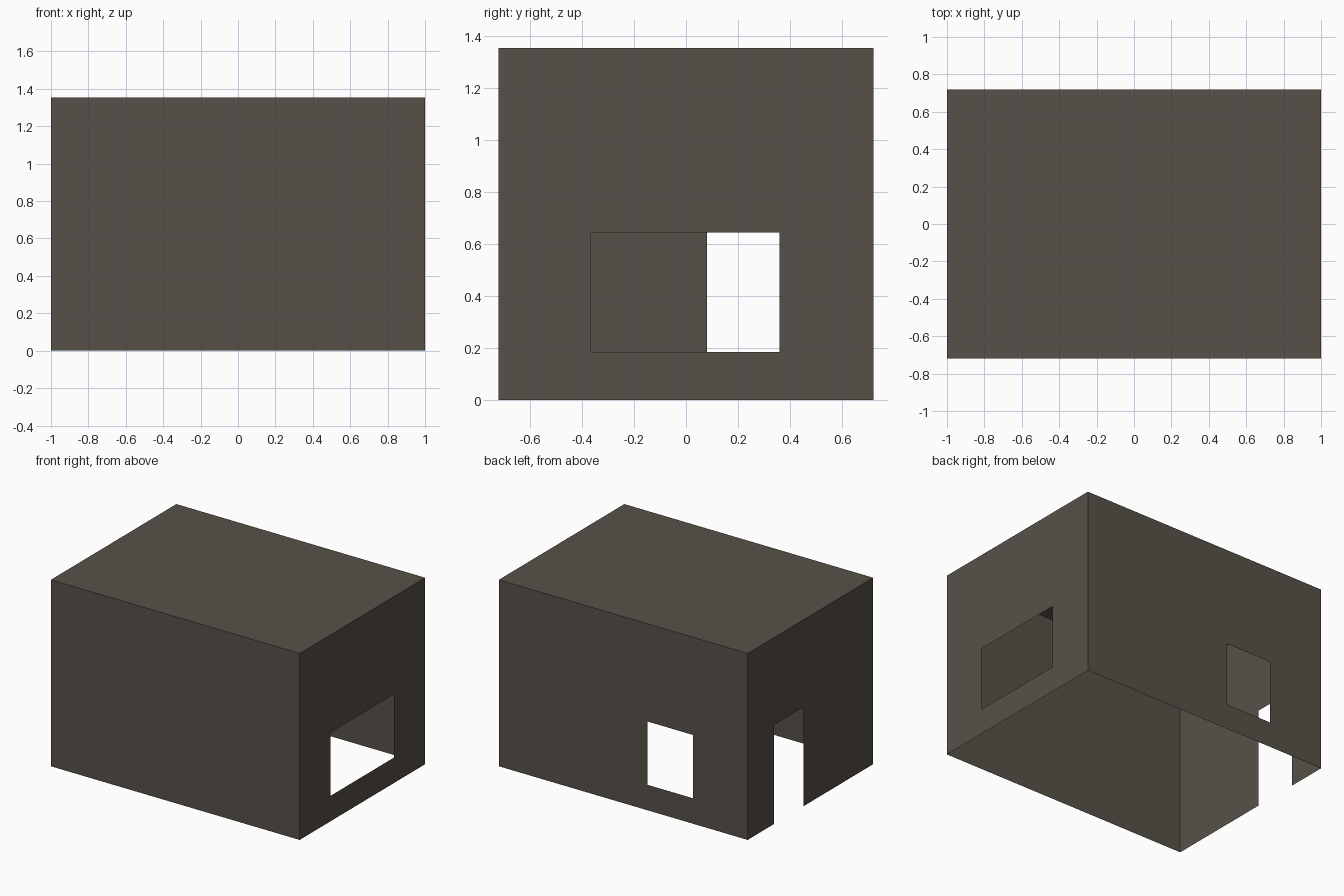
import bpy
from mathutils import Vector

if "Cube" in bpy.data.objects:
    bpy.data.objects.remove(bpy.data.objects["Cube"])

X, Y, H = 1.0, 0.72, 1.355

mat = bpy.data.materials.new("dark taupe")
mat.diffuse_color = (0.095, 0.081, 0.065, 1)
mat.use_nodes = True
mat.node_tree.nodes["Principled BSDF"].inputs["Base Color"].default_value = mat.diffuse_color


def panel(name, us, vs, place, outward):
    """Thin sheet on a grid of us x vs; the (1, middle) cell is left open as a hole."""
    hole = (1, len(vs) - 3) if len(us) == 4 else None  # door: bottom row
    verts = [place(u, v) for v in vs for u in us]
    n = len(us)
    faces = []
    for j in range(len(vs) - 1):
        for i in range(n - 1):
            if (i, j) != hole:
                faces.append((j*n + i, j*n + i + 1, (j+1)*n + i + 1, (j+1)*n + i))
    # make every face point outward
    a, b, c = (Vector(verts[k]) for k in faces[0][:3])
    if (b - a).cross(c - b).dot(Vector(outward)) < 0:
        faces = [f[::-1] for f in faces]
    mesh = bpy.data.meshes.new(name)
    mesh.from_pydata(verts, [], faces)
    mesh.materials.append(mat)
    ob = bpy.data.objects.new(name, mesh)
    bpy.context.collection.objects.link(ob)


WINDOW_Z = [0, 0.185, 0.645, H]
DOOR_Z = [0, 0.72, H]

# plain front wall and flat roof
panel("front_wall", [-X, X], [0, H], lambda u, v: (u, -Y, v), (0, -1, 0))
panel("roof", [-X, X], [-Y, Y], lambda u, v: (u, v, H), (0, 0, 1))
# walls with a window opening
panel("right_wall", [-Y, -0.365, 0.36, Y], WINDOW_Z, lambda u, v: (X, u, v), (1, 0, 0))
panel("back_wall", [-X, -0.56, -0.195, X], WINDOW_Z, lambda u, v: (u, Y, v), (0, 1, 0))
# left wall with a doorway reaching the ground
panel("left_wall", [-Y, 0.08, 0.42, Y], DOOR_Z, lambda u, v: (-X, u, v), (-1, 0, 0))
